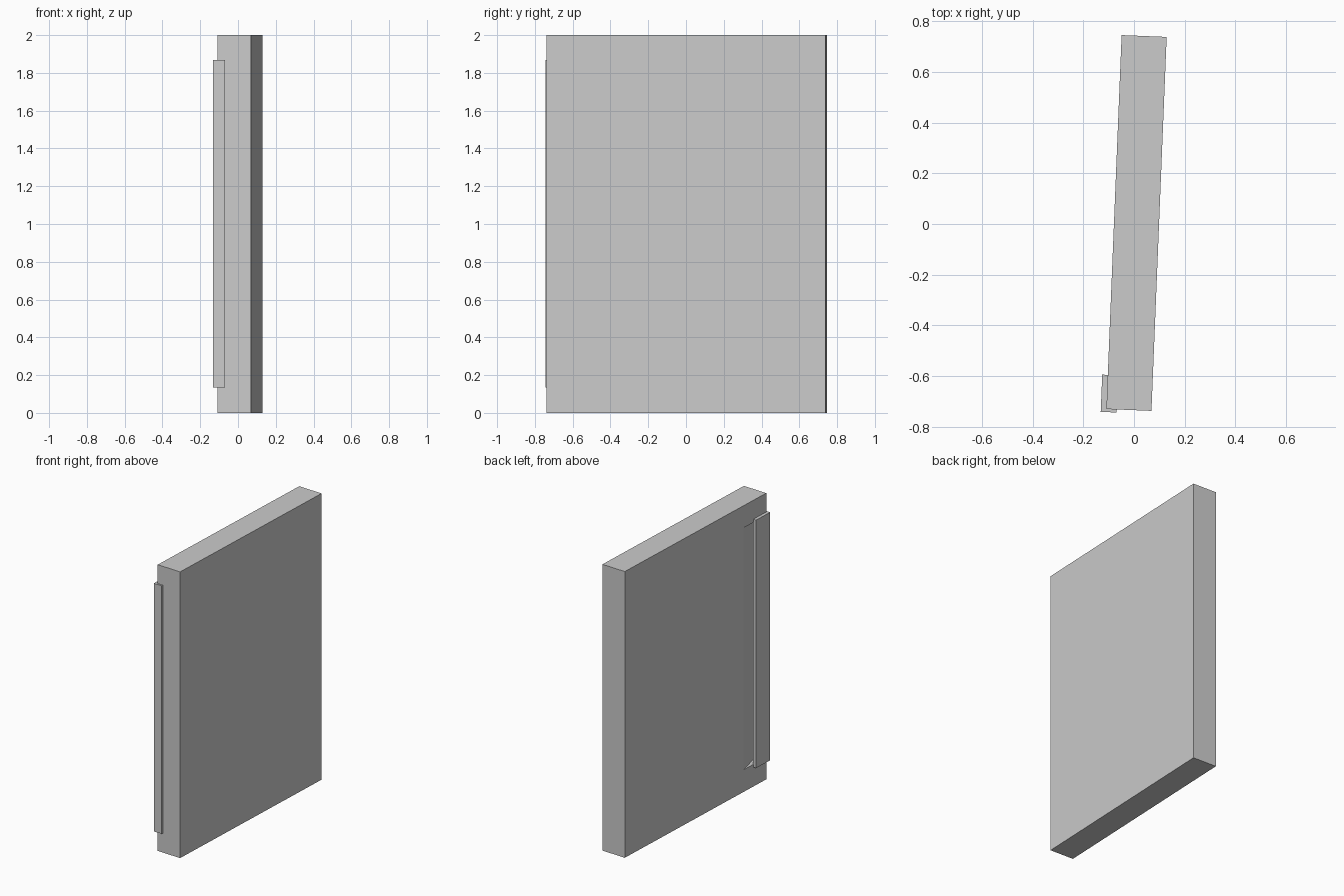
import bpy, bmesh
from math import radians
from mathutils import Matrix

if "Cube" in bpy.data.objects:
    bpy.data.objects.remove(bpy.data.objects["Cube"])

# Shared placement: the whole panel is turned slightly about z
PLACE = Matrix.Translation((0.01, 0.004, 0)) @ Matrix.Rotation(radians(-2.33), 4, 'Z')


def prism(name, outline, z0, z1):
    """Extrude a plan outline (x, y) from z0 to z1."""
    bm = bmesh.new()
    face = bm.faces.new([bm.verts.new((x, y, z0)) for x, y in outline])
    ext = bmesh.ops.extrude_face_region(bm, geom=[face])
    top = [v for v in ext['geom'] if isinstance(v, bmesh.types.BMVert)]
    bmesh.ops.translate(bm, verts=top, vec=(0, 0, z1 - z0))
    bmesh.ops.recalc_face_normals(bm, faces=bm.faces)
    mesh = bpy.data.meshes.new(name)
    bm.to_mesh(mesh)
    bm.free()
    obj = bpy.data.objects.new(name, mesh)
    bpy.context.collection.objects.link(obj)
    obj.matrix_world = PLACE
    return obj


# Door slab
T, L = 0.089, 0.739
slab = prism("door_panel", [(-T, -L), (T, -L), (T, L), (-T, L)], 0, 2)

# Sloped finger recess running in behind the grip
cutter = prism("recess_cutter",
               [(-T - 0.02, -0.50), (-T, -0.50), (-T + 0.042, -0.655), (-T - 0.02, -0.655)],
               0.155, 1.845)
cutter.hide_render = True
cutter.hide_set(True)
cut = slab.modifiers.new("finger_recess", 'BOOLEAN')
cut.operation = 'DIFFERENCE'
cut.solver = 'EXACT'
cut.object = cutter

# Grip: L-shaped strip wrapping the front edge
prism("edge_grip",
      [(-0.111, -0.751), (-0.048, -0.751), (-0.048, -0.734),
       (-0.086, -0.734), (-0.086, -0.604), (-0.111, -0.604)],
      0.135, 1.868)
